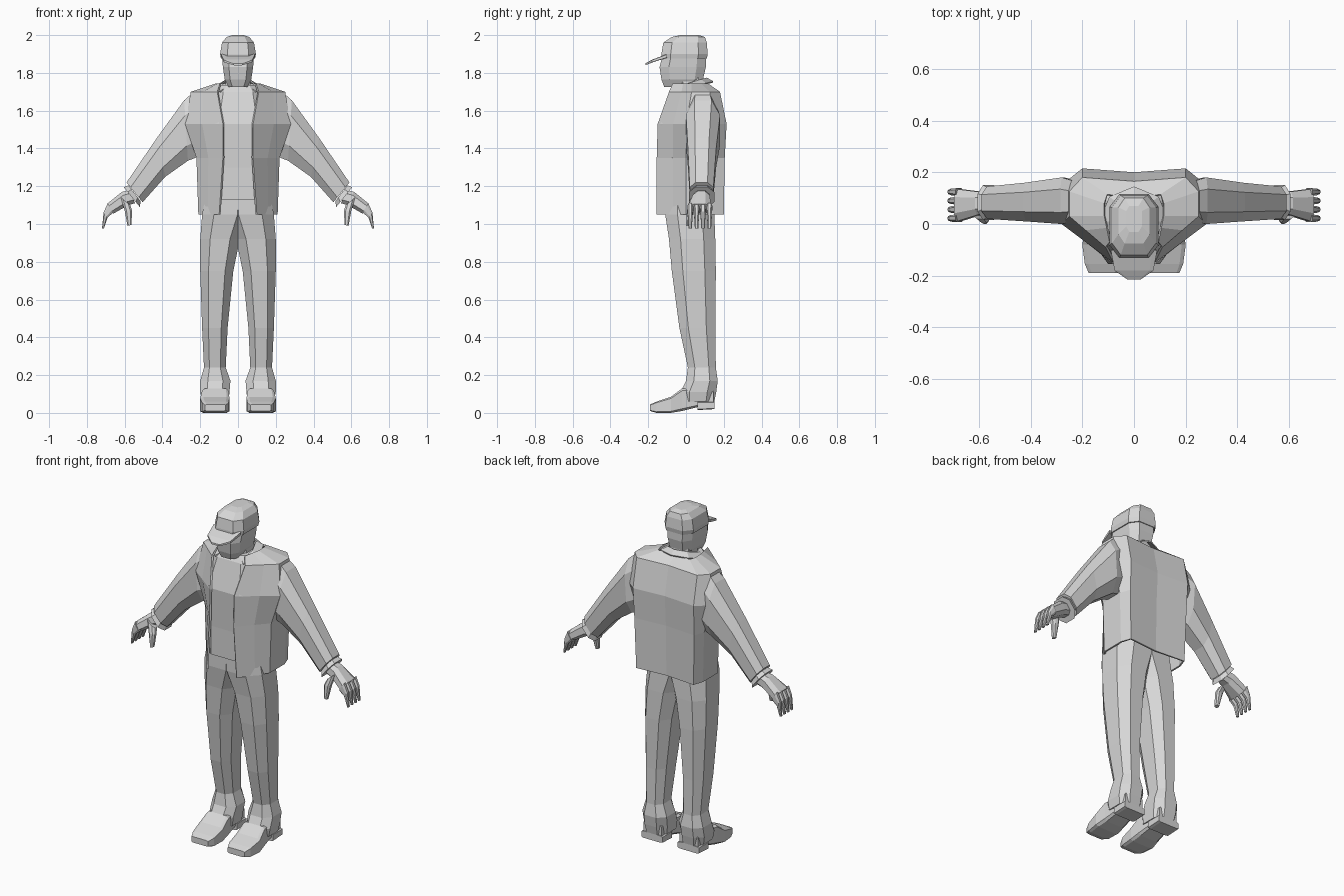
import bpy
import bmesh
from math import cos, sin, radians
from mathutils import Vector

cube = bpy.data.objects.get("Cube")
if cube:
    bpy.data.objects.remove(cube, do_unlink=True)

grey = bpy.data.materials.new("plain_grey")
grey.use_nodes = True
grey.diffuse_color = (.68, .68, .68, 1)
grey.node_tree.nodes["Principled BSDF"].inputs["Base Color"].default_value = grey.diffuse_color


def build(name, rows, closed=True, mirror=False, thickness=None):
    """Skin rows of points; closed rows become a capped tube, open rows a sheet."""
    bm = bmesh.new()
    grid = [[bm.verts.new(point) for point in row] for row in rows]
    count = len(grid[0])
    for lower, upper in zip(grid, grid[1:]):
        for i in range(count if closed else count - 1):
            j = (i + 1) % count
            bm.faces.new((lower[i], lower[j], upper[j], upper[i]))
    if closed:
        bm.faces.new(grid[0])
        bm.faces.new(grid[-1])
    bmesh.ops.recalc_face_normals(bm, faces=bm.faces)
    mesh = bpy.data.meshes.new(name)
    bm.to_mesh(mesh)
    bm.free()
    mesh.materials.append(grey)
    part = bpy.data.objects.new(name, mesh)
    bpy.context.collection.objects.link(part)
    if mirror:
        part.modifiers.new("mirror", 'MIRROR').use_clip = True
    if thickness:
        part.modifiers.new("cloth", 'SOLIDIFY').thickness = thickness


def octagon(start, end, depth, cut):
    """Box section from start to end, with its four corners cut off."""
    start, end, depth = Vector(start), Vector(end), Vector(depth)
    middle, reach = (start + end) / 2, (end - start) / 2
    corners = [(1, -cut), (1, cut), (cut, 1), (-cut, 1),
               (-1, cut), (-1, -cut), (-cut, -1), (cut, -1)]
    return [middle + reach * a + depth * b for a, b in corners]


def level(z, outer, front, back, inner=None, cut=.6):
    """Horizontal section of an upright part, centred unless inner is given."""
    inner = -outer if inner is None else inner
    y = (front + back) / 2
    return octagon((inner, y, z), (outer, y, z), (0, (back - front) / 2, 0), cut)


def station(y, outer, bottom, top, inner=None):
    """Section across a part that runs from front to back."""
    inner = -outer if inner is None else inner
    z = (bottom + top) / 2
    return octagon((inner, y, z), (outer, y, z), (0, 0, (top - bottom) / 2), .8)


def slant(above, below, front, back):
    """Section of an arm part between an upper and a lower (x, z) point."""
    y = (front + back) / 2
    return octagon((above[0], y, above[1]), (below[0], y, below[1]),
                   (0, (back - front) / 2, 0), .5)


def coat_row(z, opening, front, side, back, side_front=0):
    """Half outline of the jacket, from its front edge to the middle of the back."""
    edge = Vector((opening, front, z))
    flank = Vector((side, side_front, z))
    corner = edge.lerp(flank, .55)
    back_x = min(.2, side * .9)
    return [edge, corner, flank, (side, back * .7, z), (back_x, back, z), (0, back - .015, z)]


def collar_row(width, depth, drop):
    """Half ring of the collar, rising towards the nape."""
    angles = [radians(degrees) for degrees in range(-45, 91, 45)]
    return [(width * cos(a), depth * sin(a) + .01, .03 * sin(a) + 1.745 - drop) for a in angles]


# Head, neck and cap
build("head", [
    level(z=1.725, outer=.05, front=-.115, back=.03),
    level(z=1.765, outer=.07, front=-.13, back=.09),
    level(z=1.83, outer=.08, front=-.14, back=.105),
    level(z=1.89, outer=.085, front=-.125, back=.105),
])
build("neck", [
    level(z=1.68, outer=.075, front=-.05, back=.1),
    level(z=1.79, outer=.06, front=-.04, back=.09),
])
build("cap", [
    level(z=1.875, outer=.09, front=-.13, back=.11),
    level(z=1.9, outer=.095, front=-.13, back=.115),
    level(z=1.96, outer=.085, front=-.12, back=.11),
    level(z=1.99, outer=.06, front=-.075, back=.1),
    level(z=2, outer=.03, front=-.03, back=.07),
])
build("cap_brim", [
    station(y=-.1, outer=.09, bottom=1.88, top=1.9),
    station(y=-.18, outer=.075, bottom=1.855, top=1.87),
    station(y=-.215, outer=.025, bottom=1.84, top=1.85),
])

# Shirt
build("shirt", [
    level(z=1.13, outer=.15, front=-.125, back=.13),
    level(z=1.3, outer=.15, front=-.125, back=.14),
    level(z=1.53, outer=.17, front=-.135, back=.15),
    level(z=1.7, outer=.13, front=-.085, back=.13),
    level(z=1.735, outer=.1, front=-.06, back=.11),
])

# Open jacket with a turned-down collar
build("jacket", [
    coat_row(z=1.05, opening=.1, front=-.155, side=.21, back=.2),
    coat_row(z=1.35, opening=.08, front=-.155, side=.22, back=.205),
    coat_row(z=1.53, opening=.08, front=-.15, side=.28, back=.215),
    coat_row(z=1.7, opening=.11, front=-.09, side=.25, back=.18, side_front=.03),
    coat_row(z=1.745, opening=.095, front=-.07, side=.115, back=.115, side_front=.03),
], closed=False, mirror=True, thickness=.01)
build("collar", [
    collar_row(width=.088, depth=.1, drop=0),
    collar_row(width=.135, depth=.135, drop=.02),
], closed=False, mirror=True, thickness=.008)

# Sleeves and cuffs
build("sleeve", [
    slant(above=(.24, 1.695), below=(.2, 1.36), front=.01, back=.165),
    slant(above=(.285, 1.655), below=(.265, 1.335), front=0, back=.18),
    slant(above=(.43, 1.455), below=(.385, 1.25), front=.01, back=.16),
    slant(above=(.59, 1.22), below=(.505, 1.115), front=.02, back=.145),
], mirror=True)
build("cuff", [
    slant(above=(.58, 1.205), below=(.515, 1.12), front=.03, back=.14),
    slant(above=(.605, 1.195), below=(.52, 1.09), front=.015, back=.15),
], mirror=True)

# Hands
build("palm", [
    slant(above=(.575, 1.18), below=(.545, 1.11), front=.045, back=.12),
    slant(above=(.615, 1.17), below=(.58, 1.1), front=.035, back=.125),
    slant(above=(.695, 1.105), below=(.66, 1.055), front=.01, back=.135),
], mirror=True)
for i, finger in enumerate(("index", "middle", "ring", "little")):
    y = .022 + i * .034
    build(finger + "_finger", [
        slant(above=(.69, 1.11), below=(.66, 1.06), front=y - .015, back=y + .015),
        slant(above=(.712, 1.06), below=(.69, 1.035), front=y - .013, back=y + .013),
        slant(above=(.72, .975), below=(.71, .975), front=y - .009, back=y + .009),
    ], mirror=True)
build("thumb", [
    slant(above=(.62, 1.14), below=(.57, 1.1), front=.02, back=.06),
    slant(above=(.6, 1.07), below=(.56, 1.07), front=.005, back=.04),
    slant(above=(.585, .99), below=(.565, .995), front=0, back=.025),
], mirror=True)

# Trousers: the two legs overlap above the crotch
build("trouser_leg", [
    level(z=1.155, inner=-.06, outer=.17, front=-.11, back=.15, cut=.5),
    level(z=1.05, inner=-.06, outer=.19, front=-.11, back=.15, cut=.5),
    level(z=.92, inner=-.01, outer=.2, front=-.09, back=.155, cut=.5),
    level(z=.75, inner=.025, outer=.2, front=-.075, back=.158, cut=.5),
    level(z=.45, inner=.055, outer=.19, front=-.035, back=.155, cut=.5),
    level(z=.24, inner=.065, outer=.18, front=.01, back=.158, cut=.5),
    level(z=.17, inner=.04, outer=.2, front=0, back=.168, cut=.5),
    level(z=.11, inner=.045, outer=.2, front=-.03, back=.16, cut=.5),
    level(z=.06, inner=.05, outer=.19, front=-.025, back=.15, cut=.5),
], mirror=True)

# Shoes
build("shoe", [
    station(y=-.19, inner=.065, outer=.175, bottom=.01, top=.045),
    station(y=-.155, inner=.05, outer=.19, bottom=0, top=.06),
    station(y=-.08, inner=.045, outer=.2, bottom=0, top=.085),
    station(y=-.02, inner=.05, outer=.19, bottom=.01, top=.13),
    station(y=.06, inner=.06, outer=.18, bottom=.03, top=.13),
    station(y=.145, inner=.06, outer=.18, bottom=.035, top=.12),
], mirror=True)
build("shoe_heel", [
    station(y=.06, inner=.05, outer=.19, bottom=.015, top=.06),
    station(y=.15, inner=.05, outer=.19, bottom=.02, top=.06),
], mirror=True)
